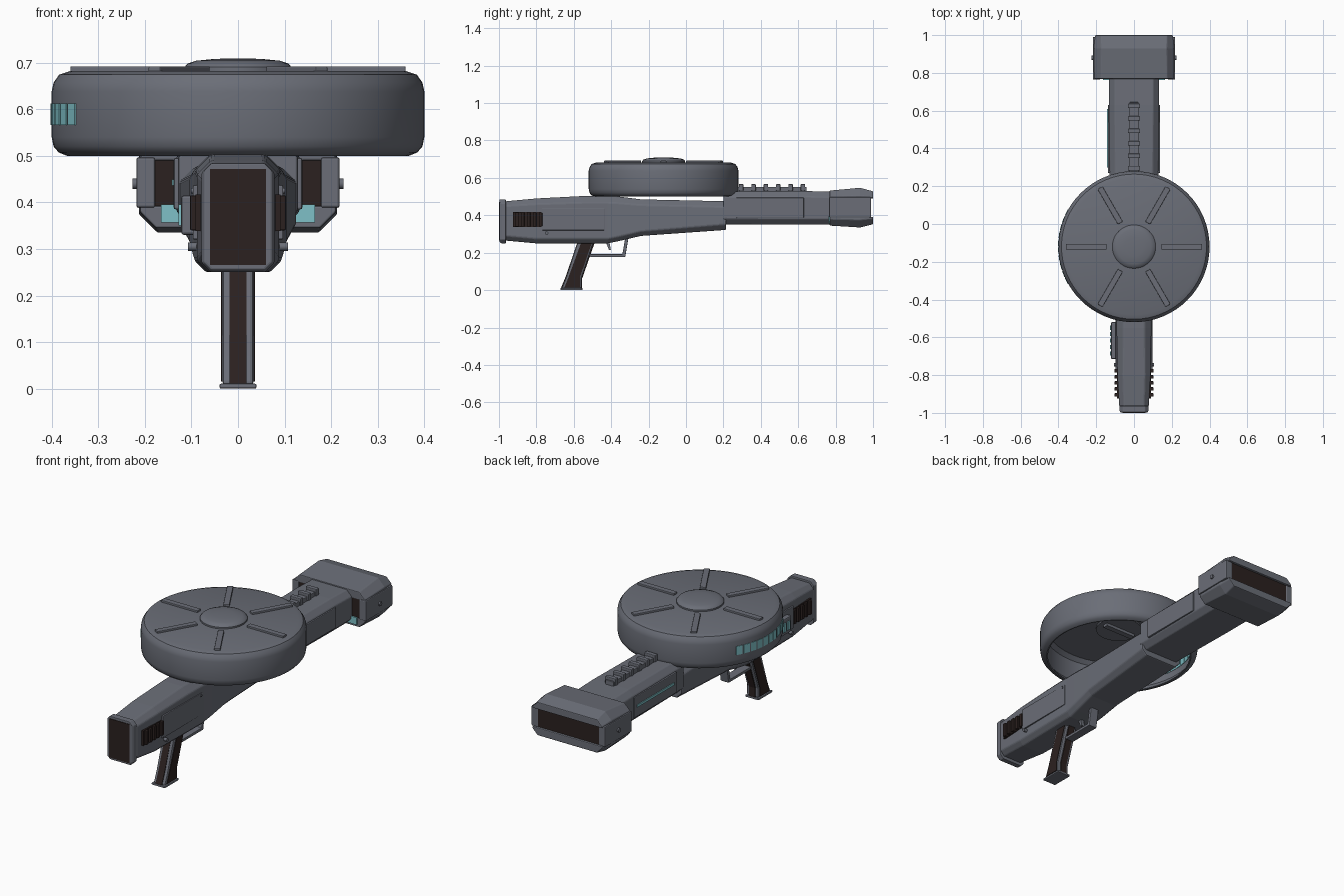
import bpy, bmesh, math
from mathutils import Matrix, Vector

if "Cube" in bpy.data.objects:
    bpy.data.objects.remove(bpy.data.objects["Cube"])


def material(name, rgb):
    m = bpy.data.materials.new(name)
    m.diffuse_color = (*rgb, 1)
    m.use_nodes = True
    m.node_tree.nodes["Principled BSDF"].inputs["Base Color"].default_value = m.diffuse_color
    return m


GREY = material("gunmetal grey", (0.145, 0.155, 0.185))
BROWN = material("dark brown", (0.024, 0.015, 0.014))
CYAN = material("pale cyan", (0.21, 0.53, 0.57))


def finish(name, bm, mat, bevel=0.0, smooth=False):
    bmesh.ops.remove_doubles(bm, verts=bm.verts, dist=1e-5)
    bmesh.ops.recalc_face_normals(bm, faces=bm.faces)
    me = bpy.data.meshes.new(name)
    bm.to_mesh(me)
    bm.free()
    me.materials.append(mat)
    ob = bpy.data.objects.new(name, me)
    bpy.context.collection.objects.link(ob)
    if bevel:
        b = ob.modifiers.new("bevel", 'BEVEL')
        b.width, b.segments, b.limit_method = bevel, 2, 'ANGLE'
        b.angle_limit = math.radians(35)
    if smooth:
        bpy.ops.object.select_all(action='DESELECT')
        ob.select_set(True)
        bpy.context.view_layer.objects.active = ob
        bpy.ops.object.shade_smooth_by_angle(angle=math.radians(35))
    return ob


def box(name, x, y, z, mat=GREY, bevel=0.0, spin=None):
    """Box from (min, max) ranges, optionally turned by a matrix."""
    bm = bmesh.new()
    bmesh.ops.create_cube(bm, size=1)
    for v in bm.verts:
        v.co = Vector([(r[0] + r[1]) / 2 + c * (r[1] - r[0]) for r, c in zip((x, y, z), v.co)])
    if spin:
        bm.transform(spin)
    return finish(name, bm, mat, bevel)


def loft(name, sections, mat=GREY, bevel=0.0):
    """Chamfered sections along y: (y, half width, z0, z1, bottom chamfer, top chamfer)."""
    bm = bmesh.new()
    rings = []
    for y, w, a, b, c, d in sections:
        half = [(w - c, a), (w, a + c), (w, b - d), (w - d, b)]
        pts = half + [(-x, z) for x, z in reversed(half)]
        rings.append([bm.verts.new((x, y, z)) for x, z in pts])
    for r, s in zip(rings, rings[1:]):
        for i in range(8):
            j = (i + 1) % 8
            bm.faces.new((r[i], r[j], s[j], s[i]))
    bm.faces.new(rings[0])
    bm.faces.new(rings[-1])
    return finish(name, bm, mat, bevel)


def prism(name, pts, w, mat=GREY, bevel=0.0):
    """Side profile (y, z) extruded to x = -w..w."""
    bm = bmesh.new()
    f = bm.faces.new([bm.verts.new((-w, y, z)) for y, z in pts])
    new = bmesh.ops.extrude_face_region(bm, geom=[f])["geom"]
    bmesh.ops.translate(bm, vec=(2 * w, 0, 0), verts=[v for v in new if isinstance(v, bmesh.types.BMVert)])
    return finish(name, bm, mat, bevel)


def lathe(name, profile, y, steps=64, mat=GREY):
    bm = bmesh.new()
    vs = [bm.verts.new((r, 0, z)) for r, z in profile]
    es = [bm.edges.new(p) for p in zip(vs, vs[1:])]
    bmesh.ops.spin(bm, geom=vs + es, cent=(0, 0, 0), axis=(0, 0, 1), angle=math.tau, steps=steps)
    bm.transform(Matrix.Translation((0, y, 0)))
    return finish(name, bm, mat, smooth=True)


def pin(name, x, y, z, r, length):
    bm = bmesh.new()
    bmesh.ops.create_cone(bm, cap_ends=True, segments=12, radius1=r, radius2=r, depth=length)
    bm.transform(Matrix.Translation((x, y, z)) @ Matrix.Rotation(math.pi / 2, 4, 'Y'))
    finish(name, bm, GREY, smooth=True)


def side(s, a, b):
    return (a, b) if s > 0 else (-b, -a)


# Rear body, butt plate and its pad
loft("rear_body", [(-0.965, 0.078, 0.265, 0.475, 0.025, 0.025), (-0.8, 0.088, 0.25, 0.49, 0.025, 0.03),
                   (-0.55, 0.092, 0.25, 0.503, 0.025, 0.035), (-0.42, 0.094, 0.25, 0.503, 0.025, 0.035),
                   (-0.36, 0.098, 0.262, 0.5, 0.025, 0.035), (-0.24, 0.105, 0.29, 0.485, 0.025, 0.03),
                   (0.215, 0.125, 0.322, 0.475, 0.03, 0.03)], bevel=0.006)
loft("butt_plate", [(-0.997, 0.072, 0.256, 0.484, 0.015, 0.015), (-0.985, 0.078, 0.25, 0.484, 0.02, 0.02),
                    (-0.963, 0.078, 0.25, 0.484, 0.02, 0.02)], bevel=0.003)
box("butt_pad", (-0.06, 0.06), (-1.0, -0.99), (0.265, 0.472), BROWN)

# Side fittings of the rear body
for s in (1, -1):
    box("vent_recess", side(s, 0.07, 0.091), (-0.925, -0.775), (0.338, 0.417), BROWN)
    for i in range(5):
        y = -0.905 + i * 0.032
        box("vent_slat", side(s, 0.08, 0.103), (y - 0.009, y + 0.009), (0.34, 0.415), BROWN, 0.003)
    box("side_panel", side(s, 0.08, 0.097), (-0.77, -0.435), (0.32, 0.437), GREY, 0.003)
    pin("body_pin", s * 0.095, -0.745, 0.305, 0.009, 0.024)
    pin("panel_pin", s * 0.097, -0.45, 0.425, 0.006, 0.008)
box("left_control_box", (-0.122, -0.085), (-0.715, -0.52), (0.33, 0.415), GREY, 0.006)
for i in range(5):
    y = -0.685 + i * 0.034
    box("control_light", (-0.128, -0.12), (y - 0.011, y + 0.011), (0.35, 0.395), CYAN)

# Pistol grip: grey frame with brown inlays, and an end cap
prism("grip_frame", [(-0.575, 0.27), (-0.49, 0.27), (-0.56, 0.06), (-0.56, 0.008), (-0.665, 0.008), (-0.64, 0.07)],
      0.034, GREY, 0.008)
prism("grip_side_inlay", [(-0.56, 0.255), (-0.503, 0.255), (-0.568, 0.065), (-0.568, 0.015), (-0.65, 0.015),
                          (-0.628, 0.07)], 0.037, BROWN)
prism("grip_edge_inlay", [(-0.579, 0.26), (-0.486, 0.26), (-0.556, 0.06), (-0.556, 0.01), (-0.669, 0.01),
                          (-0.644, 0.07)], 0.018, BROWN)
box("grip_cap", (-0.04, 0.04), (-0.672, -0.553), (0, 0.011), GREY, 0.004)

# Trigger and guard
prism("trigger", [(-0.43, 0.26), (-0.41, 0.26), (-0.402, 0.215), (-0.412, 0.215)], 0.01)
prism("trigger_guard", [(-0.52, 0.192), (-0.34, 0.192), (-0.323, 0.29), (-0.306, 0.29), (-0.325, 0.177),
                        (-0.51, 0.177)], 0.024, GREY, 0.003)

# Hollow drum with domed hub, top bars and side windows
DY = -0.12
lathe("drum", [(0, 0.665), (0.36, 0.665), (0.38, 0.645), (0.38, 0.53), (0.36, 0.502), (0.367, 0.5), (0.385, 0.507),
               (0.396, 0.52), (0.4, 0.54), (0.4, 0.638), (0.396, 0.657), (0.384, 0.674), (0.36, 0.682), (0, 0.682)], DY)
lathe("drum_hub", [(0, 0.655), (0.115, 0.655), (0.115, 0.69), (0.108, 0.698), (0.09, 0.704), (0.05, 0.708),
                   (0, 0.709)], DY, 48)
box("hub_underside_bar", (-0.09, 0.09), (DY - 0.015, DY + 0.015), (0.64, 0.657))
for i in range(6):
    turn = Matrix.Translation((0, DY, 0)) @ Matrix.Rotation(i * math.pi / 3, 4, 'Z')
    box("drum_bar", (0.145, 0.36), (-0.015, 0.015), (0.675, 0.692), GREY, 0.003, turn)
for i in range(10):
    turn = Matrix.Translation((0, DY, 0)) @ Matrix.Rotation(math.pi + math.radians(6 * i - 27), 4, 'Z')
    box("drum_window", (0.377, 0.402), (-0.017, 0.017), (0.566, 0.612), CYAN, 0, turn)

# Forward housing with side plates and light strip
loft("forward_housing", [(0.2, 0.128, 0.352, 0.528, 0.03, 0.03), (0.63, 0.132, 0.35, 0.53, 0.03, 0.03),
                         (0.8, 0.132, 0.35, 0.525, 0.03, 0.03)], bevel=0.005)
for s in (1, -1):
    box("housing_side_plate", side(s, 0.12, 0.138), (0.27, 0.63), (0.385, 0.495), GREY, 0.004)
box("light_strip", (-0.142, -0.136), (0.3, 0.61), (0.436, 0.449), CYAN)

# Ladder rail on top
box("top_rail", (-0.024, 0.024), (0.26, 0.645), (0.525, 0.552), GREY, 0.003)
for i in range(6):
    y = 0.295 + i * 0.066
    box("rail_rung", (-0.032, 0.032), (y - 0.012, y + 0.012), (0.53, 0.567), GREY, 0.004)

# Muzzle head: dark core between two shells and side blocks
box("muzzle_core", (-0.187, 0.187), (0.772, 0.988), (0.37, 0.51), BROWN)
loft("muzzle_top_shell", [(0.768, 0.21, 0.49, 0.532, 0, 0.034), (0.93, 0.213, 0.49, 0.547, 0, 0.04),
                          (1.0, 0.205, 0.49, 0.528, 0, 0.03)], bevel=0.004)
loft("muzzle_bottom_shell", [(0.768, 0.21, 0.345, 0.392, 0.034, 0), (0.93, 0.213, 0.335, 0.392, 0.04, 0),
                             (1.0, 0.205, 0.352, 0.392, 0.03, 0)], bevel=0.004)
for s in (1, -1):
    box("muzzle_side_block", side(s, 0.178, 0.218), (0.765, 0.99), (0.388, 0.497), GREY, 0.005)
    box("muzzle_rear_light", side(s, 0.105, 0.165), (0.762, 0.769), (0.357, 0.395), CYAN)
    pin("muzzle_pin", s * 0.218, 0.88, 0.44, 0.011, 0.016)
